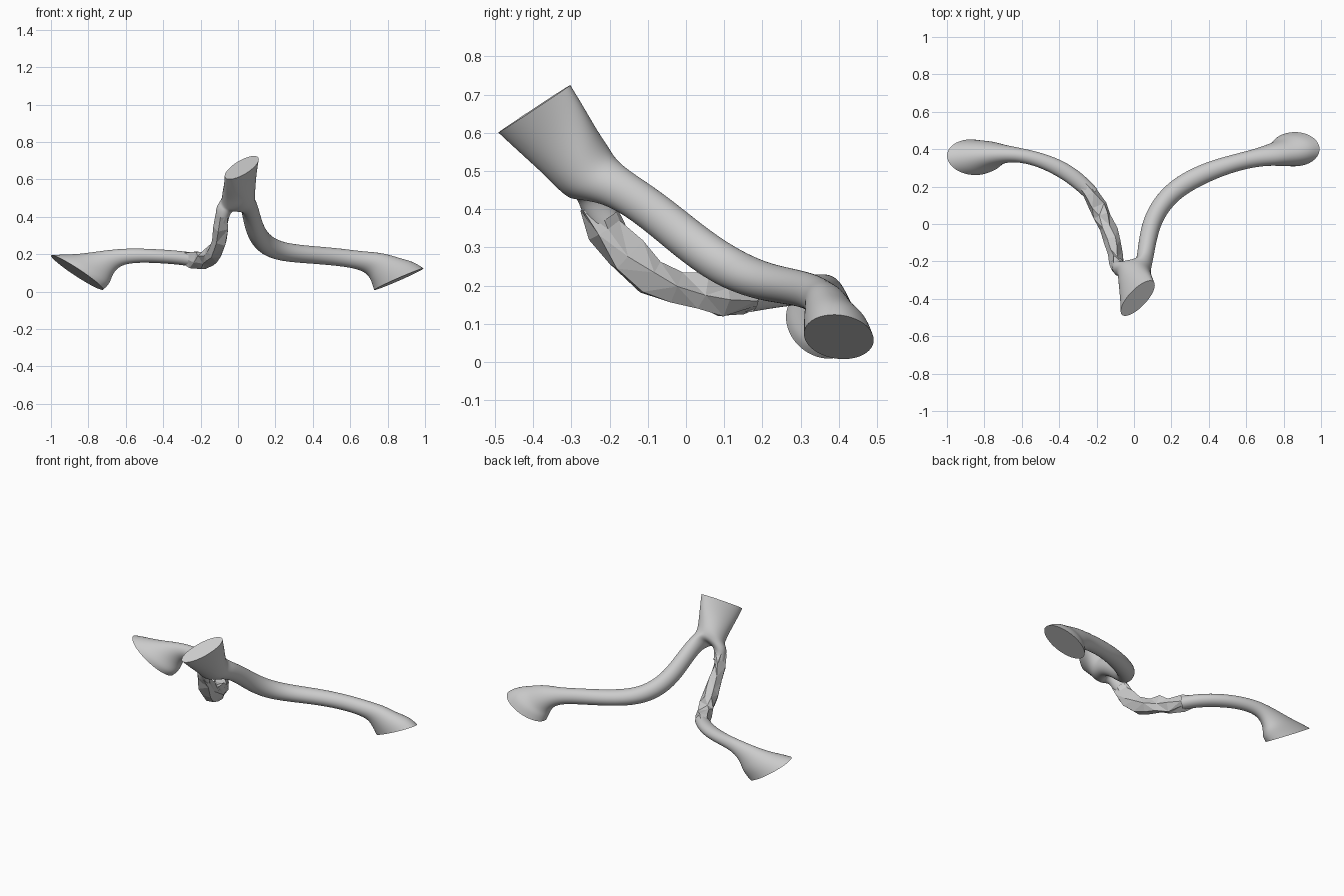
import bpy, bmesh, math, random
from mathutils import Vector as V

random.seed(4)
cube = bpy.data.objects.get("Cube")
if cube:
    bpy.data.objects.remove(cube, do_unlink=True)

grey = bpy.data.materials.new("neutral grey")
grey.use_nodes = True
colour = (0.6, 0.6, 0.6, 1)
grey.diffuse_color = colour
grey.node_tree.nodes["Principled BSDF"].inputs["Base Color"].default_value = colour

SIDES = 8
FIT = 1.1  # makes up for the shrink of the subdivided cage


def ring(centre, u, v, sides=SIDES, fit=FIT):
    """Ellipse of points around a centre, v at angle zero and u a quarter turn on."""
    c, u, v = V(centre), V(u) * fit, V(v) * fit
    turns = [math.tau * k / sides for k in range(sides)]
    return [c + v * math.cos(a) + u * math.sin(a) for a in turns]


def path_rings(path, sides=SIDES, fit=FIT):
    """Rings square to a path of (centre, height radius, width radius)."""
    pts = [V(p[0]) for p in path]
    out = []
    for i, (c, ru, rv) in enumerate(path):
        d = (pts[min(i + 1, len(pts) - 1)] - pts[max(i - 1, 0)]).normalized()
        v = V((d.y, -d.x, 0)).normalized()
        out.append(ring(c, v.cross(d) * ru, v * rv, sides, fit))
    return out


def add(bm, points):
    return [bm.verts.new(p) for p in points]


def skin(bm, rings):
    """Bridges each ring of vertices to the next."""
    for a, b in zip(rings, rings[1:]):
        n = len(a)
        for k in range(n):
            bm.faces.new((a[k], a[(k + 1) % n], b[(k + 1) % n], b[k]))


def cap(bm, verts):
    """Closes a ring with a flat, sharp edged face."""
    face = bm.faces.new(verts)
    crease = bm.edges.layers.float.get("crease_edge") or bm.edges.layers.float.new("crease_edge")
    for e in face.edges:
        e[crease] = 1


def finish(bm, name, smooth=True):
    bmesh.ops.recalc_face_normals(bm, faces=bm.faces)
    mesh = bpy.data.meshes.new(name)
    bm.to_mesh(mesh)
    bm.free()
    mesh.materials.append(grey)
    ob = bpy.data.objects.new(name, mesh)
    bpy.context.collection.objects.link(ob)
    if smooth:
        sub = ob.modifiers.new("Rounding", "SUBSURF")
        sub.levels = sub.render_levels = 3
        bpy.ops.object.select_all(action="DESELECT")
        ob.select_set(True)
        bpy.context.view_layer.objects.active = ob
        bpy.ops.object.modifier_apply(modifier=sub.name)
        bpy.ops.object.shade_smooth_by_angle(angle=math.radians(40))
    return ob


# Trunk: flat top, narrowing to the fork
bm = bmesh.new()
trunk = [add(bm, r) for r in (
    ring((.02, -.397, .663), (.045, .09, .06), (.08, .03, .018)),
    ring((.012, -.345, .60), (.03, .08, .058), (.082, .025, .01)),
    ring((.005, -.295, .54), (.01, .068, .057), (.088, .012, 0)),
    ring((0, -.25, .485), (0, .062, .058), (.088, 0, 0)))]
skin(bm, trunk)
cap(bm, trunk[0])

# Fork: a saddle across the last ring splits it into two legs
fork = trunk[-1]
saddle = add(bm, [fork[2].co.lerp(fork[6].co, t) + V((0, .015, -.022)) for t in (.22, .5, .78)])
left_start = fork[:3] + saddle + fork[6:]
right_start = [saddle[1], saddle[0]] + fork[2:7] + [saddle[2]]

# Left arm, from the fork out to its flared foot
left_path = [
    ((.058, -.19, .465), .052, .044), ((.072, -.09, .40), .053, .047),
    ((.095, .01, .315), .055, .05), ((.145, .105, .248), .056, .052),
    ((.235, .2, .21), .05, .054), ((.39, .28, .197), .047, .052),
    ((.54, .328, .185), .047, .045), ((.66, .355, .167), .048, .048)]
left_foot = [
    ring((.735, .372, .148), (.038, 0, .06), (0, -.06, .01)),
    ring((.785, .38, .12), (.075, 0, .06), (0, -.07, .01)),
    ring((.83, .392, .1), (.112, 0, .06), (0, -.084, 0)),
    ring((.86, .4, .066), (.133, 0, .058), (0, -.092, .008))]
left = [add(bm, r) for r in path_rings(left_path) + left_foot]
skin(bm, [left_start] + left)
cap(bm, left[-1])

# Right stub, the short rounded start of the other leg
stub_path = [((-.073, -.245, .45), .05, .038), ((-.083, -.235, .41), .043, .036),
             ((-.088, -.215, .375), .04, .034)]
skin(bm, [right_start] + [add(bm, r) for r in path_rings(stub_path)])
finish(bm, "trunk_and_left_arm")

# Right faceted link: rough, flat sided bend between the smooth parts
bm = bmesh.new()
link_path = [
    ((-.083, -.238, .415), .044, .036), ((-.09, -.205, .35), .048, .036),
    ((-.105, -.155, .28), .05, .037), ((-.12, -.095, .226), .05, .037),
    ((-.14, -.03, .2), .046, .042), ((-.165, .035, .185), .043, .046),
    ((-.19, .1, .166), .043, .046), ((-.235, .165, .17), .038, .04),
    ((-.275, .208, .177), .034, .037)]
link = path_rings(link_path, sides=6, fit=1.05)
for r in link[1:-1]:
    for p in r:
        p += V([random.uniform(-.011, .011) for _ in range(3)])
skin(bm, [add(bm, r) for r in link])
bmesh.ops.triangulate(bm, faces=bm.faces)
finish(bm, "right_faceted_link", smooth=False)

# Right arm, with its larger tilted foot
bm = bmesh.new()
right_path = [
    ((-.225, .16, .168), .038, .04), ((-.3, .235, .18), .037, .044),
    ((-.4, .302, .188), .037, .044), ((-.52, .35, .194), .037, .038),
    ((-.63, .372, .188), .042, .038)]
right_foot = [
    ring((-.71, .375, .155), (-.04, 0, .06), (0, .052, -.005)),
    ring((-.765, .37, .13), (-.085, 0, .07), (0, .072, -.01)),
    ring((-.82, .36, .115), (-.125, 0, .083), (-.01, .088, -.012)),
    ring((-.86, .357, .102), (-.14, 0, .092), (-.012, .096, -.016))]
right = [add(bm, r) for r in path_rings(right_path) + right_foot]
skin(bm, right)
cap(bm, right[-1])
finish(bm, "right_arm")
